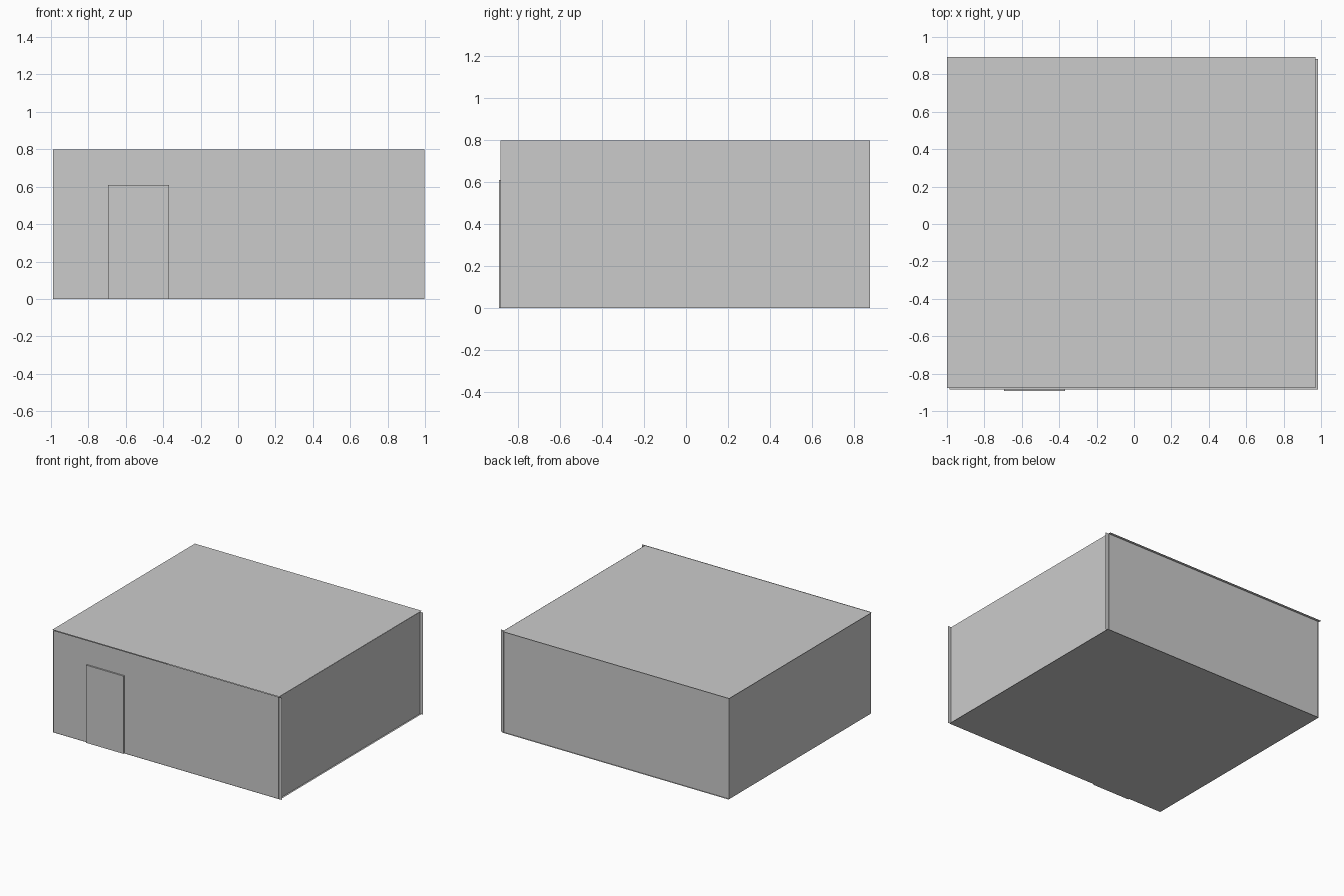
import bpy, bmesh

if "Cube" in bpy.data.objects:
    bpy.data.objects.remove(bpy.data.objects["Cube"])


def box(name, x, y, z):
    """Axis-aligned box from ranges; a range of zero length gives a flat panel."""
    axes = [x, y, z]
    flat = [i for i, (a, b) in enumerate(axes) if a == b]
    bm = bmesh.new()
    if flat:
        k = flat[0]
        u, v = (k + 1) % 3, (k + 2) % 3
        verts = []
        for i, j in ((0, 0), (1, 0), (1, 1), (0, 1)):
            co = [0, 0, 0]
            co[k], co[u], co[v] = axes[k][0], axes[u][i], axes[v][j]
            verts.append(bm.verts.new(co))
        face = bm.faces.new(verts)
        face.normal_update()
        # face outward from the building's middle
        if face.normal.dot(face.calc_center_median() - bm_centre()) < 0:
            face.normal_flip()
    else:
        bmesh.ops.create_cube(bm, size=1)
        for vert in bm.verts:
            vert.co = [a + (b - a) * (c + 0.5) for c, (a, b) in zip(vert.co, axes)]
    mesh = bpy.data.meshes.new(name)
    bm.to_mesh(mesh)
    bm.free()
    ob = bpy.data.objects.new(name, mesh)
    bpy.context.collection.objects.link(ob)
    return ob


def bm_centre():
    from mathutils import Vector
    return Vector((0, 0, 0.4))


H = (0, 0.8)

# Floor and roof sheets, slightly offset from each other
box("floor", (-0.986, 0.984), (-0.884, 0.882), (0, 0))
box("roof", (-1.0, 0.97), (-0.876, 0.893), (0.8, 0.8))

# Front and back walls run a little past the right wall
for name, y in (("front_wall", -0.881), ("back_wall", 0.871)):
    box(name, (-0.988, 0.998), (y, y), H)

# Side walls
for name, x in (("left_wall", -0.987), ("right_wall", 0.971)):
    box(name, (x, x), (-0.886, 0.877), H)

# Door slab standing just proud of the front wall
box("door", (-0.695, -0.37), (-0.893, -0.881), (0, 0.61))
